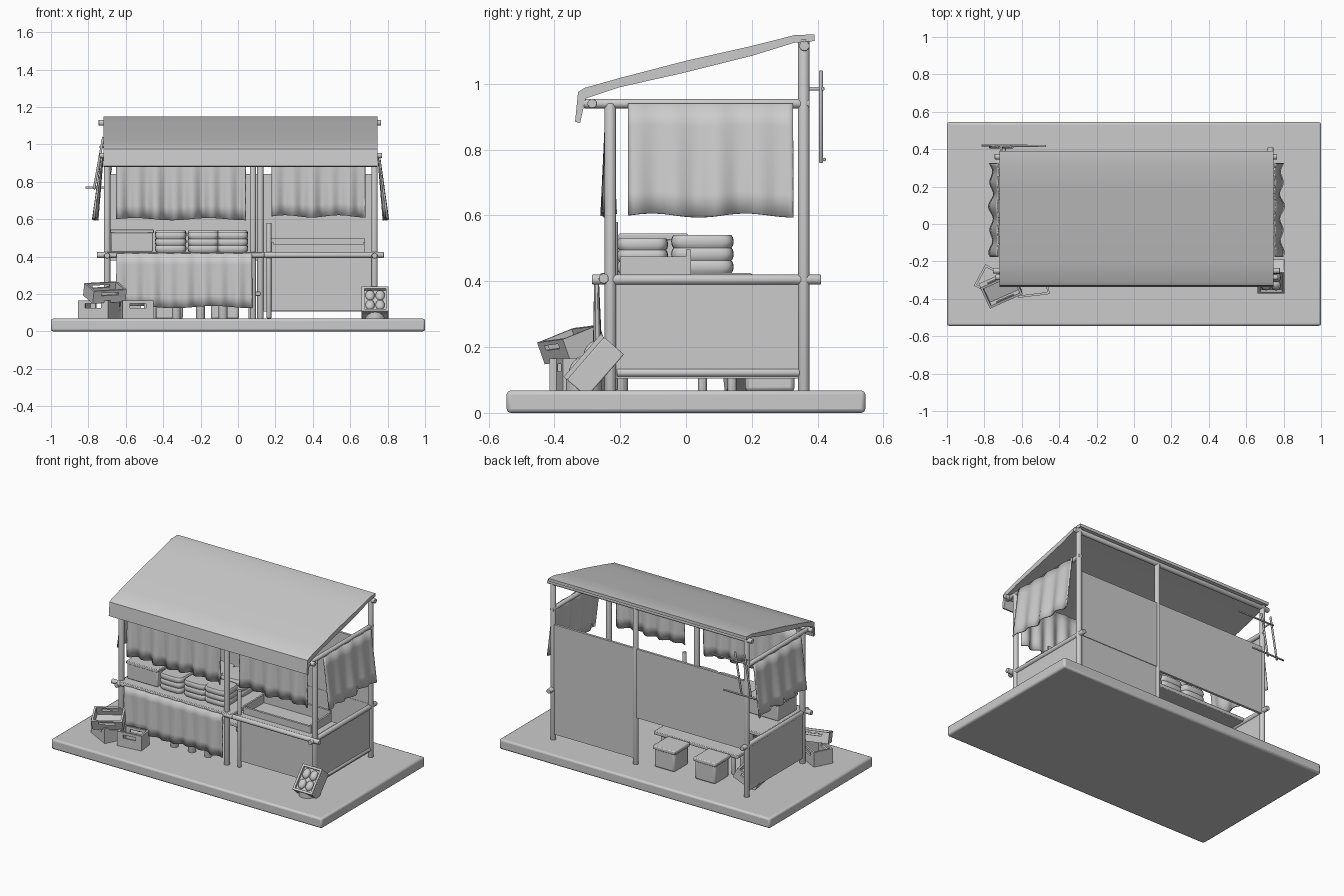
import bpy, bmesh, math
from mathutils import Vector, Matrix, Euler

if "Cube" in bpy.data.objects:
    bpy.data.objects.remove(bpy.data.objects["Cube"])

def finish(name, bm, bevel=0.0, thick=0.0, matrix=None):
    bmesh.ops.recalc_face_normals(bm, faces=bm.faces)
    me = bpy.data.meshes.new(name)
    bm.to_mesh(me)
    bm.free()
    ob = bpy.data.objects.new(name, me)
    bpy.context.collection.objects.link(ob)
    if matrix:
        ob.matrix_world = matrix
    if thick:
        m = ob.modifiers.new("thickness", 'SOLIDIFY')
        m.thickness, m.offset = thick, 0
    if bevel:
        m = ob.modifiers.new("bevel", 'BEVEL')
        m.width, m.segments = bevel, 2
    bpy.ops.object.select_all(action='DESELECT')
    ob.select_set(True)
    bpy.context.view_layer.objects.active = ob
    bpy.ops.object.shade_smooth_by_angle(angle=math.radians(40))
    return ob

def add_box(bm, x0, x1, y0, y1, z0, z1):
    size = Matrix.Diagonal((x1 - x0, y1 - y0, z1 - z0, 1))
    mid = Matrix.Translation(((x0 + x1) / 2, (y0 + y1) / 2, (z0 + z1) / 2))
    bmesh.ops.create_cube(bm, size=1, matrix=mid @ size)

def box(name, x0, x1, y0, y1, z0, z1, bevel=0.0, matrix=None):
    bm = bmesh.new()
    add_box(bm, x0, x1, y0, y1, z0, z1)
    return finish(name, bm, bevel, matrix=matrix)

def pole(name, a, b, r=0.017, sides=10):
    a, b = Vector(a), Vector(b)
    d = b - a
    bm = bmesh.new()
    bmesh.ops.create_cone(bm, cap_ends=True, segments=sides, radius1=r, radius2=r, depth=d.length)
    mat = Matrix.Translation((a + b) / 2) @ d.to_track_quat('Z', 'Y').to_matrix().to_4x4()
    return finish(name, bm, 0.003, matrix=mat)

def cloth(name, a, b, z0, z1, out, flare, waves, amp, thick=0.008):
    """Hanging cloth from a to b, pleated and leaning outwards at the hem."""
    a, b, out = Vector((*a, 0)), Vector((*b, 0)), Vector((*out, 0))
    nu, nv = waves * 8, 5
    bm = bmesh.new()
    rows = []
    for j in range(nv + 1):
        t = j / nv
        row = []
        for i in range(nu + 1):
            u = i / nu
            w = math.sin(u * waves * 2 * math.pi + 0.6) + 0.35 * math.sin(u * waves * 3.7)
            p = a.lerp(b, u) + out * (flare * t + amp * (0.25 + 0.75 * t) * w)
            p.z = z1 + (z0 - z1) * t + 0.006 * t * math.sin(u * 11)
            row.append(bm.verts.new(p))
        rows.append(row)
    for j in range(nv):
        for i in range(nu):
            bm.faces.new((rows[j][i], rows[j][i+1], rows[j+1][i+1], rows[j+1][i]))
    return finish(name, bm, thick=thick)

def ribbed_stack(name, x, y, w, d, z0, z1, layers=3):
    bm = bmesh.new()
    rings, n, steps = [], 24, layers * 6
    for j in range(steps + 1):
        s = 0.93 + 0.07 * abs(math.sin(math.pi * j * layers / steps)) ** 0.7
        ring = []
        for i in range(n):
            c, q = math.cos(2 * math.pi * i / n), math.sin(2 * math.pi * i / n)
            px = math.copysign(abs(c) ** 0.4, c) * w / 2 * s
            py = math.copysign(abs(q) ** 0.4, q) * d / 2 * s
            ring.append(bm.verts.new((x + px, y + py, z0 + (z1 - z0) * j / steps)))
        rings.append(ring)
    for r, s in zip(rings, rings[1:]):
        for i in range(n):
            bm.faces.new((r[i], r[(i+1) % n], s[(i+1) % n], s[i]))
    bm.faces.new(rings[0])
    bm.faces.new(rings[-1])
    return finish(name, bm)

def crate(name, loc, rot, w, d, h, t=0.012):
    bm = bmesh.new()
    add_box(bm, -w/2, w/2, -d/2, d/2, 0, t)
    for s in (-1, 1):
        add_box(bm, s*w/2 - t/2, s*w/2 + t/2, -d/2, d/2, 0, h)
        y = s * (d/2 - t/2)
        add_box(bm, -w/2, w/2, y - t/2, y + t/2, 0, h * 0.6)
        add_box(bm, -w/2, w/2, y - t/2, y + t/2, h * 0.82, h)
        for e in (-1, 1):
            x = e * w * 0.38
            add_box(bm, x - w*0.1, x + w*0.1, y - t/2, y + t/2, h * 0.55, h * 0.85)
    mat = Matrix.Translation(loc) @ Euler([math.radians(r) for r in rot]).to_matrix().to_4x4()
    return finish(name, bm, matrix=mat)

# ground slab
box("ground_slab", -1, 1, -0.545, 0.545, 0, 0.068, 0.012)

# roof: side profile swept across the width
top = [(0.39, 1.15), (0.33, 1.148), (0.2, 1.115), (0.0, 1.07), (-0.2, 1.018), (-0.31, 0.987), (-0.328, 0.975), (-0.337, 0.885)]
under = [(-0.322, 0.88), (-0.305, 0.955), (-0.2, 0.99), (0.0, 1.035), (0.2, 1.085), (0.33, 1.125), (0.39, 1.13)]
bm = bmesh.new()
f = bm.faces.new([bm.verts.new((-0.72, y, z)) for y, z in top + under])
g = bmesh.ops.extrude_face_region(bm, geom=[f])
bmesh.ops.translate(bm, verts=[v for v in g["geom"] if isinstance(v, bmesh.types.BMVert)], vec=(1.465, 0, 0))
finish("roof_awning", bm)

# posts and beams
for x in (-0.7, 0.73):
    pole("front_post", (x, -0.23, 0.06), (x, -0.23, 0.94), 0.018)
    pole("back_post", (x, 0.358, 0.06), (x, 0.358, 1.135), 0.018)
    pole("side_beam", (x, -0.31, 0.94), (x, 0.375, 0.94), 0.015)
    pole("side_rail", (x, -0.285, 0.405), (x, 0.41, 0.405), 0.016)
    box("side_panel", x - 0.012, x + 0.004, -0.215, 0.345, 0.105, 0.4)
    pole("side_bottom_rail", (x, -0.21, 0.122), (x, 0.345, 0.122), 0.013)
pole("front_middle_post", (0.08, -0.23, 0.06), (0.08, -0.23, 0.94), 0.018)
pole("short_post", (0.165, -0.22, 0.07), (0.165, -0.22, 0.58), 0.014)
pole("back_middle_post", (0.12, 0.358, 0.06), (0.12, 0.358, 1.12), 0.018)
pole("front_beam", (-0.74, -0.285, 0.94), (0.77, -0.285, 0.94), 0.015)
pole("back_beam", (-0.745, 0.36, 1.115), (0.765, 0.36, 1.115), 0.016)
pole("front_rail_left", (-0.755, -0.25, 0.408), (0.14, -0.25, 0.408), 0.016)
pole("front_rail_right", (0.14, -0.25, 0.408), (0.78, -0.25, 0.408), 0.016)

# walls
box("back_wall_lower", 0.12, 0.73, 0.352, 0.366, 0.105, 0.42)
box("back_wall_upper_right", 0.12, 0.73, 0.354, 0.37, 0.4, 0.84)
box("back_wall_upper_left", -0.7, 0.12, 0.354, 0.37, 0.38, 0.84)
box("front_panel", 0.17, 0.72, -0.222, -0.208, 0.11, 0.4)

# counters and display tray
box("left_counter", -0.7, 0.13, -0.26, 0.2, 0.4, 0.425, 0.004)
box("right_counter", 0.16, 0.72, -0.24, 0.02, 0.395, 0.42, 0.004)
box("tray_front", 0.18, 0.68, -0.2, -0.185, 0.42, 0.465)
box("tray_back", 0.18, 0.68, 0.0, 0.015, 0.42, 0.497)
for x in (0.18, 0.668):
    box("tray_side", x, x + 0.012, -0.2, 0.015, 0.42, 0.475)

# goods on the counter
box("counter_box", -0.68, -0.455, -0.2, 0.0, 0.425, 0.53, 0.006)
box("counter_box_lid", -0.685, -0.45, -0.205, 0.005, 0.525, 0.545, 0.004)
for x in (-0.36, -0.185, -0.03):
    ribbed_stack("front_stack", x, -0.132, 0.168, 0.155, 0.425, 0.53)
    ribbed_stack("rear_stack", x, 0.05, 0.168, 0.19, 0.425, 0.54)

# hanging cloths
cloth("front_curtain_left", (-0.65, -0.235), (0.04, -0.235), 0.6, 0.94, (0, -1), 0.0, 7, 0.016)
cloth("front_curtain_right", (0.18, -0.235), (0.68, -0.235), 0.615, 0.94, (0, -1), 0.0, 5, 0.014)
cloth("counter_cloth", (-0.65, -0.272), (0.075, -0.272), 0.13, 0.415, (0, -1), -0.004, 8, 0.009)
for s, x in ((-1, -0.725), (1, 0.752)):
    cloth("side_curtain", (x, -0.175), (x, 0.325), 0.6, 0.94, (s, 0), 0.037, 4, 0.011)

# bench and stools under the counter
box("bench_top", -0.5, 0.12, 0.02, 0.17, 0.19, 0.212, 0.004)
for x in (-0.45, 0.07):
    for y in (0.05, 0.14):
        pole("bench_leg", (x, y, 0.06), (x, y, 0.2), 0.014, 8)
for x in (-0.07, -0.37):
    box("stool", x - 0.075, x + 0.075, 0.18, 0.33, 0.065, 0.195, 0.012)
    box("stool_seat", x - 0.082, x + 0.082, 0.173, 0.337, 0.185, 0.21, 0.006)
crate("tilted_basket", (-0.6, 0.2, 0.09), (0, -28, 10), 0.15, 0.14, 0.07)
for x in (-0.33, -0.2, -0.08):
    pole("counter_foot", (x, -0.2, 0.06), (x, -0.2, 0.4), 0.025, 10)

# crates at the front left corner
crate("rotated_crate", (-0.745, -0.315, 0.066), (0, 0, -28), 0.17, 0.13, 0.1)
crate("top_crate", (-0.715, -0.335, 0.175), (20, -3, 24), 0.18, 0.13, 0.07)
crate("small_crate", (-0.54, -0.335, 0.066), (0, 0, 7), 0.155, 0.1, 0.1)

# tilted display box at the front right corner
tilt = Matrix.Translation((0.733, -0.29, 0.152)) @ Matrix.Rotation(math.radians(49), 4, 'X')
box("display_box", -0.072, 0.072, -0.086, 0.086, -0.06, 0.02, 0.004, tilt)
for s in (-1, 1):
    box("display_rim_side", s*0.065 - 0.007, s*0.065 + 0.007, -0.086, 0.086, 0.02, 0.034, 0, tilt)
    box("display_rim_end", -0.072, 0.072, s*0.079 - 0.007, s*0.079 + 0.007, 0.02, 0.034, 0, tilt)
    for e in (-1, 1):
        bm = bmesh.new()
        bmesh.ops.create_uvsphere(bm, u_segments=14, v_segments=8, radius=0.028)
        bmesh.ops.scale(bm, verts=bm.verts, vec=(0.9, 1.2, 0.7))
        finish("round_good", bm, matrix=tilt @ Matrix.Translation((s * 0.027, e * 0.034, 0.022)))
pole("display_stand", (0.733, -0.31, 0.06), (0.733, -0.31, 0.11), 0.055, 16)

# small hanging rack on the back left corner
pole("rack_top_rod", (-0.74, 0.416, 0.985), (-0.47, 0.416, 0.985), 0.006, 8)
pole("rack_bottom_rod", (-0.815, 0.42, 0.77), (-0.57, 0.42, 0.77), 0.006, 8)
for x in (-0.72, -0.65):
    pole("rack_upright", (x, 0.41, 1.04), (x - 0.05, 0.41, 0.76), 0.007, 8)
pole("rack_peg", (-0.71, 0.36, 0.985), (-0.71, 0.416, 0.985), 0.006, 8)
